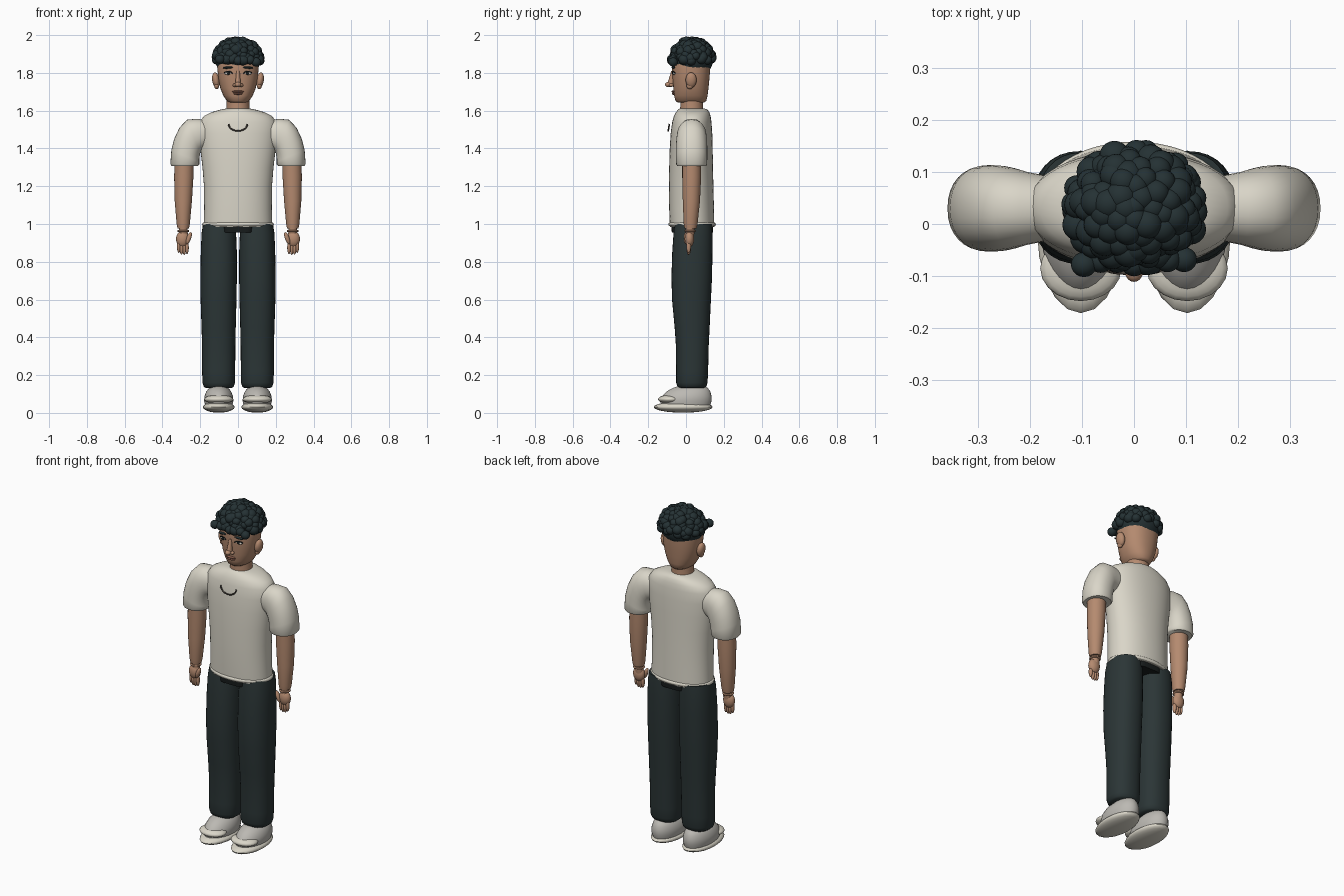
import bpy, bmesh, math, random
from mathutils import Matrix, Vector

random.seed(4)


def mat(name, r, g, b):
    m = bpy.data.materials.new(name)
    m.diffuse_color = (r, g, b, 1)
    return m


SHIRT = mat("cream cotton", 0.70, 0.67, 0.58)
SKIN = mat("warm skin", 0.46, 0.255, 0.16)
TROUSER = mat("dark slate cloth", 0.024, 0.036, 0.037)
HAIR = mat("blue black hair", 0.018, 0.031, 0.034)
BLACK = mat("near black", 0.009, 0.012, 0.012)
SHOE = mat("pale grey shoe", 0.50, 0.485, 0.45)
LIP = mat("brown rose", 0.25, 0.11, 0.075)
WHITE = mat("eye white", 0.75, 0.72, 0.66)
SEAM = mat("seam brown", 0.10, 0.085, 0.07)


def finish(name, bm, material, angle=50):
    bmesh.ops.recalc_face_normals(bm, faces=bm.faces)
    me = bpy.data.meshes.new(name)
    bm.to_mesh(me)
    bm.free()
    ob = bpy.data.objects.new(name, me)
    me.materials.append(material)
    bpy.context.collection.objects.link(ob)
    bpy.ops.object.select_all(action='DESELECT')
    ob.select_set(True)
    bpy.context.view_layer.objects.active = ob
    bpy.ops.object.shade_smooth_by_angle(angle=math.radians(angle))
    return ob


def loft(name, rings, material, n=32, power=2.0, angle=50):
    """rings: (centre, half axis sideways, half depth)"""
    bm = bmesh.new()
    loops = []
    for c, ax, ay in rings:
        loop = []
        for i in range(n):
            t = math.tau * i / n
            cs, sn = math.cos(t), math.sin(t)
            u = math.copysign(abs(cs) ** (2 / power), cs)
            v = math.copysign(abs(sn) ** (2 / power), sn)
            loop.append(bm.verts.new(Vector(c) + Vector(ax) * u + Vector((0, ay * v, 0))))
        loops.append(loop)
    for a, b in zip(loops, loops[1:]):
        for i in range(n):
            j = (i + 1) % n
            bm.faces.new((a[i], a[j], b[j], b[i]))
    bm.faces.new(loops[0])
    bm.faces.new(loops[-1])
    return finish(name, bm, material, angle)


def column(name, rows, material, **kw):
    """rows: (z, x min, x max, y min, y max), horizontal rings"""
    return loft(name, [(((a + b) / 2, (c + d) / 2, z), ((b - a) / 2, 0, 0), (d - c) / 2)
                       for z, a, b, c, d in rows], material, **kw)


def ball(bm, c, r, tilt=0, ico=False):
    m = Matrix.Translation(c) @ Matrix.Rotation(tilt, 4, 'Y') @ Matrix.Diagonal((*r, 1))
    if ico:
        bmesh.ops.create_icosphere(bm, subdivisions=3, radius=1, matrix=m)
    else:
        bmesh.ops.create_uvsphere(bm, u_segments=20, v_segments=12, radius=1, matrix=m)


def ellipsoid(name, c, r, material, tilt=0):
    bm = bmesh.new()
    ball(bm, c, r, tilt)
    return finish(name, bm, material)


def tube(name, pts, radius, material, cyclic=False):
    cu = bpy.data.curves.new(name, 'CURVE')
    cu.dimensions = '3D'
    cu.bevel_depth = radius
    cu.bevel_resolution = 2
    cu.use_fill_caps = True
    sp = cu.splines.new('POLY')
    sp.points.add(len(pts) - 1)
    for p, q in zip(sp.points, pts):
        p.co = (*q, 1)
    sp.use_cyclic_u = cyclic
    cu.materials.append(material)
    ob = bpy.data.objects.new(name, cu)
    bpy.context.collection.objects.link(ob)
    return ob


def sym(rows):
    return [(z, -a, a, c, d) for z, a, c, d in rows]


# Shirt body with rolled hem
column("shirt_body", sym([
    (0.985, 0.182, -0.085, 0.15), (1.08, 0.179, -0.089, 0.148), (1.2, 0.180, -0.09, 0.145),
    (1.3, 0.188, -0.089, 0.143), (1.4, 0.200, -0.086, 0.141), (1.48, 0.206, -0.081, 0.139),
    (1.54, 0.203, -0.073, 0.135), (1.572, 0.180, -0.064, 0.13), (1.592, 0.140, -0.053, 0.123),
    (1.604, 0.100, -0.043, 0.115), (1.611, 0.065, -0.034, 0.10)]), SHIRT, n=48, power=2.15)
tube("shirt_hem", [(0.179 * math.cos(t), 0.032 + 0.115 * math.sin(t), 0.998)
                   for t in [math.tau * i / 48 for i in range(48)]], 0.011, SHIRT, True)
tube("neckline", [(0.05 * math.sin(t), -0.088 - 0.006 * math.cos(t), 1.53 - 0.037 * math.cos(t))
                  for t in [math.pi * (i / 16 - 0.5) for i in range(17)]], 0.004, SEAM)

# Neck and head
column("neck", sym([(1.58, 0.064, -0.032, 0.092), (1.63, 0.060, -0.030, 0.09),
                    (1.69, 0.060, -0.030, 0.09)]), SKIN)
column("head", sym([
    (1.642, 0.045, -0.042, 0.095), (1.652, 0.060, -0.056, 0.108), (1.68, 0.078, -0.063, 0.114),
    (1.72, 0.094, -0.067, 0.119), (1.77, 0.104, -0.071, 0.124), (1.82, 0.109, -0.074, 0.128),
    (1.87, 0.109, -0.072, 0.129), (1.91, 0.095, -0.055, 0.12), (1.94, 0.06, -0.02, 0.09)]),
    SKIN, n=40, power=2.25)

# Nose and mouth
loft("nose_bridge", [((0, -0.068, 1.81), (0.009, 0, 0), 0.01), ((0, -0.074, 1.77), (0.012, 0, 0), 0.016),
                     ((0, -0.082, 1.735), (0.016, 0, 0), 0.02)], SKIN, n=16)
ellipsoid("nose_tip", (0, -0.092, 1.738), (0.017, 0.019, 0.014), SKIN)
ellipsoid("upper_lip", (0, -0.067, 1.701), (0.032, 0.009, 0.006), LIP)
ellipsoid("lower_lip", (0, -0.065, 1.690), (0.025, 0.010, 0.006), LIP)

for s, side in ((-1, "right"), (1, "left")):
    # Face details
    ellipsoid(side + "_nostril", (s * 0.017, -0.078, 1.735), (0.011, 0.012, 0.009), SKIN)
    ellipsoid(side + "_eye", (s * 0.05, -0.062, 1.798), (0.021, 0.008, 0.008), WHITE, s * 0.08)
    ellipsoid(side + "_iris", (s * 0.05, -0.068, 1.798), (0.009, 0.004, 0.008), BLACK)
    tube(side + "_eyelid", [(s * x, y, z) for x, y, z in
         ((0.028, -0.072, 1.797), (0.04, -0.071, 1.806), (0.055, -0.067, 1.808), (0.073, -0.059, 1.801))],
         0.003, BLACK)
    ellipsoid(side + "_eyebrow", (s * 0.052, -0.067, 1.828), (0.029, 0.009, 0.006), HAIR, s * 0.06)
    ellipsoid(side + "_ear", (s * 0.117, 0.027, 1.762), (0.02, 0.029, 0.041), SKIN, s * 0.15)
    ellipsoid(side + "_earlobe", (s * 0.113, 0.02, 1.732), (0.013, 0.018, 0.018), SKIN)

    # Sleeve, each ring running from an outer point to an inner point
    rings = []
    for xo, zo, xi, zi, ay in ((0.17, 1.55, 0.17, 1.40, 0.063), (0.22, 1.557, 0.19, 1.39, 0.07),
                               (0.27, 1.552, 0.20, 1.375, 0.078), (0.31, 1.51, 0.203, 1.36, 0.082),
                               (0.338, 1.45, 0.205, 1.345, 0.083), (0.353, 1.39, 0.205, 1.33, 0.083),
                               (0.358, 1.318, 0.205, 1.315, 0.082), (0.352, 1.308, 0.211, 1.308, 0.077)):
        rings.append(((s * (xo + xi) / 2, 0.03, (zo + zi) / 2),
                      (s * (xo - xi) / 2, 0, (zo - zi) / 2), ay))
    loft(side + "_sleeve", rings, SHIRT, power=2.2)

    # Forearm, wrist and hand
    def arm(z, a, b, c, d):
        return (z, min(s * a, s * b), max(s * a, s * b), c, d)
    column(side + "_forearm", [arm(1.36, 0.235, 0.335, -0.02, 0.08), arm(1.25, 0.236, 0.338, -0.02, 0.08),
                               arm(1.12, 0.244, 0.335, -0.017, 0.074), arm(1.0, 0.255, 0.325, -0.012, 0.061),
                               arm(0.975, 0.260, 0.320, -0.008, 0.056)], SKIN, n=24)
    column(side + "_wrist", [arm(0.98, 0.267, 0.313, -0.003, 0.047), arm(0.93, 0.265, 0.313, 0, 0.042)],
           SKIN, n=16)
    tube(side + "_wrist_crease", [(s * 0.29 + 0.027 * math.cos(t), 0.022 + 0.026 * math.sin(t), 0.963)
         for t in [math.tau * i / 20 for i in range(20)]], 0.005, SKIN, True)
    bm = bmesh.new()
    ball(bm, (s * 0.293, 0.018, 0.92), (0.035, 0.025, 0.043))
    for i, dz in enumerate((0.002, -0.003, -0.002, 0.008)):
        ball(bm, (s * (0.270 + 0.0145 * i), 0.014, 0.873 + dz), (0.0095, 0.012, 0.034))
    ball(bm, (s * 0.260, 0.002, 0.925), (0.012, 0.014, 0.034), s * -0.35)
    finish(side + "_hand", bm, SKIN)

    # Trouser leg
    column(side + "_trouser_leg", [arm(*r) for r in (
        (1.0, 0.015, 0.185, -0.06, 0.137), (0.95, 0.01, 0.193, -0.066, 0.14),
        (0.85, 0.006, 0.197, -0.073, 0.14), (0.72, 0.006, 0.199, -0.077, 0.138),
        (0.6, 0.008, 0.198, -0.074, 0.132), (0.45, 0.012, 0.193, -0.06, 0.125),
        (0.35, 0.014, 0.19, -0.053, 0.12), (0.22, 0.015, 0.19, -0.052, 0.117),
        (0.16, 0.016, 0.188, -0.052, 0.114), (0.14, 0.022, 0.182, -0.046, 0.108),
        (0.132, 0.032, 0.172, -0.036, 0.098))], TROUSER, power=2.25)

    # Shoe: flat sole, upper and toe cap
    ellipsoid(side + "_shoe_sole", (s * 0.102, -0.015, 0.031), (0.084, 0.156, 0.030), SHIRT)
    ellipsoid(side + "_shoe_toe_cap", (s * 0.102, -0.085, 0.072), (0.078, 0.063, 0.024), SHIRT)
    column(side + "_shoe_upper", [arm(*r) for r in (
        (0.04, 0.03, 0.174, -0.13, 0.128), (0.065, 0.024, 0.18, -0.138, 0.136),
        (0.09, 0.027, 0.177, -0.125, 0.135), (0.115, 0.037, 0.167, -0.10, 0.128),
        (0.132, 0.052, 0.152, -0.07, 0.115), (0.142, 0.07, 0.134, -0.04, 0.095))], SHOE)

# Waist piece between the legs
column("waist_bridge", sym([(0.955, 0.08, -0.075, 0.142), (1.0, 0.083, -0.078, 0.144)]),
       BLACK, power=5, angle=30)

# Curly hair: core dome covered in spiralling curls
bm = bmesh.new()
ball(bm, (0, 0.033, 1.872), (0.122, 0.112, 0.10), ico=True)
count = 95
for i in range(count):
    h = 0.12 + 0.88 * i / (count - 1)
    w = math.sqrt(max(0, 1 - h * h))
    a = i * 2.39996 + random.uniform(-0.15, 0.15)
    k = random.uniform(0.95, 1.03)
    r = random.uniform(0.023, 0.031)
    ball(bm, (0.12 * w * k * math.cos(a), 0.035 + 0.106 * w * k * math.sin(a), 1.85 + 0.121 * h * k),
         (r, r, r * 0.95), ico=True)
# Fringe and lower edge
for i in range(7):
    x = -0.096 + 0.032 * i
    ball(bm, (x, -0.072 + random.uniform(-0.006, 0.004), 1.863 + random.uniform(-0.008, 0.01)),
         (0.025, 0.024, 0.024), ico=True)
finish("curly_hair", bm, HAIR)
